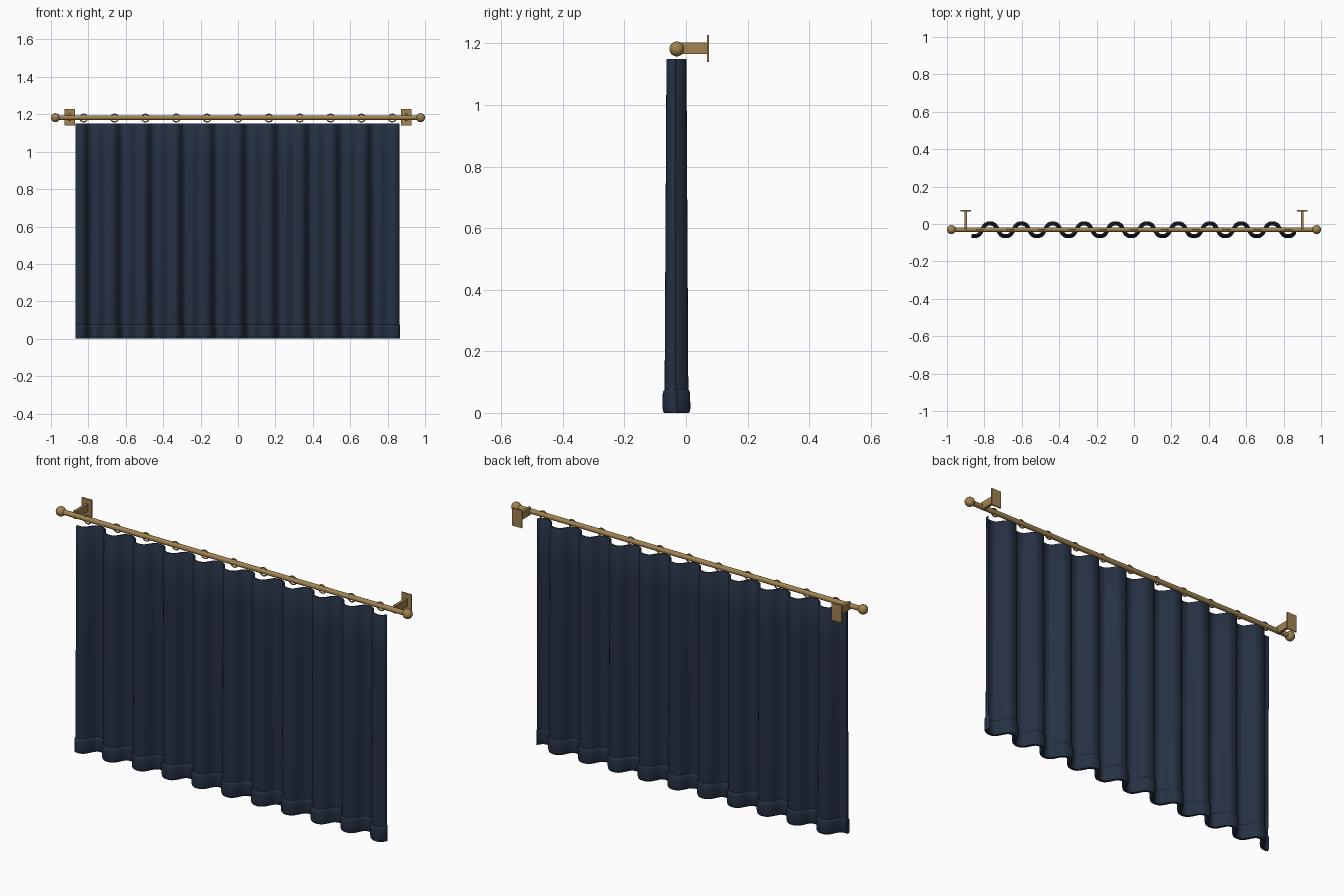
import bpy, bmesh, math

if "Cube" in bpy.data.objects:
    bpy.data.objects.remove(bpy.data.objects["Cube"])

ROD_Y, ROD_Z = -0.03, 1.182


def material(name, rgb):
    m = bpy.data.materials.new(name)
    m.diffuse_color = (*rgb, 1)
    m.use_nodes = True
    m.node_tree.nodes["Principled BSDF"].inputs["Base Color"].default_value = m.diffuse_color
    return m


gold = material("antique_brass", (0.36, 0.225, 0.08))
navy = material("navy_fabric", (0.0185, 0.030, 0.055))


def finish(obj, name, mat, angle=40):
    obj.name = name
    obj.data.materials.clear()
    obj.data.materials.append(mat)
    bpy.ops.object.select_all(action='DESELECT')
    obj.select_set(True)
    bpy.context.view_layer.objects.active = obj
    bpy.ops.object.transform_apply(location=False, rotation=True, scale=True)
    bpy.ops.object.shade_smooth_by_angle(angle=math.radians(angle))
    return obj


def box(name, loc, size):
    bpy.ops.mesh.primitive_cube_add(size=1, location=loc)
    bpy.context.object.scale = size
    return finish(bpy.context.object, name, gold)


# Wavy plan line of the fabric; folds deepen slightly towards the floor
def fold(x, z):
    amp = 0.0275 + 0.0065 * (1 - z / 1.15)
    c = math.cos(2 * math.pi * (x + 0.77) / 0.1678)
    return -0.031 + amp * math.tanh(1.4 * c) / math.tanh(1.4)


# Sweep a closed (z, half thickness) profile along the folds
def cloth(name, profile, x0, x1, steps=330):
    section = [(z, -t) for z, t in profile] + [(z, t) for z, t in reversed(profile)]
    bm = bmesh.new()
    rows = []
    for i in range(steps + 1):
        x = x0 + (x1 - x0) * i / steps
        row = []
        for z, t in section:
            slope = (fold(x + 1e-4, z) - fold(x - 1e-4, z)) / 2e-4
            n = math.hypot(1, slope)
            px = min(max(x - t * slope / n, x0), x1)
            row.append(bm.verts.new((px, fold(x, z) + t / n, z)))
        rows.append(row)
    k = len(section)
    for a, b in zip(rows, rows[1:]):
        for j in range(k):
            bm.faces.new((a[j], b[j], b[(j + 1) % k], a[(j + 1) % k]))
    bm.faces.new(rows[0])
    bm.faces.new(rows[-1][::-1])
    bmesh.ops.recalc_face_normals(bm, faces=bm.faces)
    me = bpy.data.meshes.new(name)
    bm.to_mesh(me)
    bm.free()
    obj = bpy.data.objects.new(name, me)
    bpy.context.collection.objects.link(obj)
    return finish(obj, name, navy, 50)


# Curtain panel and its thicker rounded bottom hem
cloth("curtain_panel", [(0.03, 0.004)] + [(0.07 + 0.18 * i, 0.005) for i in range(6)]
      + [(1.147, 0.005), (1.15, 0.003)], -0.868, 0.864)
cloth("curtain_hem", [(0.0, 0.006), (0.004, 0.009), (0.014, 0.011), (0.06, 0.011),
                      (0.071, 0.009), (0.076, 0.005)], -0.870, 0.866)

# Rod
bpy.ops.mesh.primitive_cylinder_add(vertices=32, radius=0.0125, depth=1.95,
                                    location=(0, ROD_Y, ROD_Z),
                                    rotation=(0, math.pi / 2, 0))
finish(bpy.context.object, "curtain_rod", gold)

# Finials and wall brackets at both ends
for s, side in ((-1, "left"), (1, "right")):
    bpy.ops.mesh.primitive_uv_sphere_add(segments=32, ring_count=16, radius=0.024,
                                         location=(s * 0.976, ROD_Y, ROD_Z))
    finish(bpy.context.object, "finial_" + side, gold)
    box("bracket_arm_" + side, (s * 0.90, 0.02, ROD_Z + 0.002), (0.014, 0.10, 0.038))
    box("bracket_plate_" + side, (s * 0.90, 0.0715, ROD_Z + 0.002), (0.056, 0.007, 0.088))

# Rings facing the front, one per fold
for i in range(11):
    bpy.ops.mesh.primitive_torus_add(major_radius=0.0205, minor_radius=0.0032,
                                     major_segments=32, minor_segments=10,
                                     location=(-0.825 + 0.165 * i, ROD_Y, ROD_Z - 0.002),
                                     rotation=(math.pi / 2, 0, 0))
    finish(bpy.context.object, "ring_%d" % (i + 1), gold)
